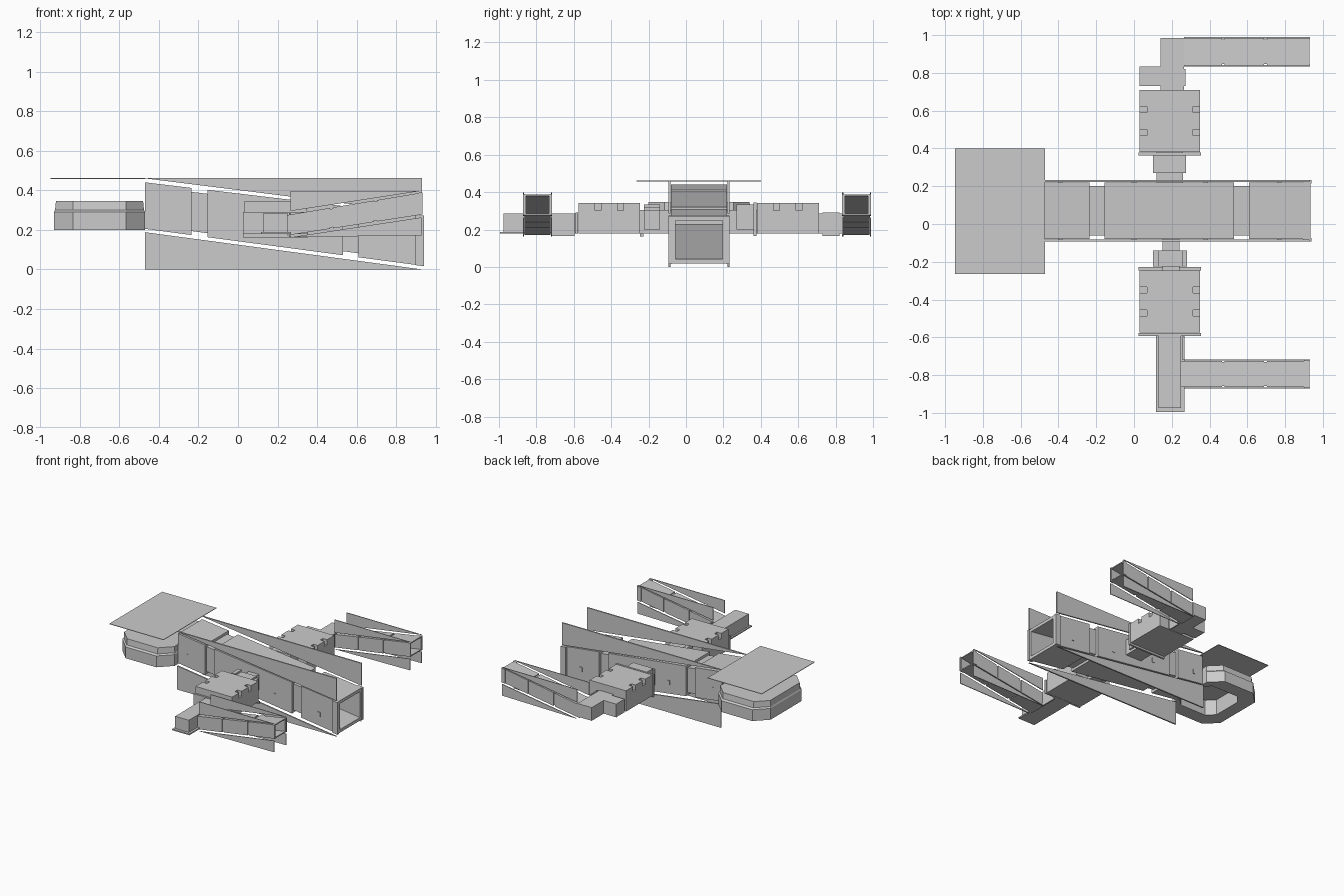
import bpy, bmesh

CY = 0.07  # centre line of the hull


def loft(name, rings, loc=(0, 0, 0)):
    """Skin a list of equal-sized point rings and cap both ends."""
    bm = bmesh.new()
    vs = [[bm.verts.new(p) for p in r] for r in rings]
    n = len(vs[0])
    for a, b in zip(vs, vs[1:]):
        for i in range(n):
            j = (i + 1) % n
            bm.faces.new((a[i], a[j], b[j], b[i]))
    bm.faces.new(vs[0][::-1])
    bm.faces.new(vs[-1])
    bmesh.ops.recalc_face_normals(bm, faces=bm.faces)
    me = bpy.data.meshes.new(name)
    bm.to_mesh(me)
    bm.free()
    ob = bpy.data.objects.new(name, me)
    bpy.context.collection.objects.link(ob)
    return ob


def box(name, x0, x1, y0, y1, z0, z1):
    return loft(name, [[(x0, y0, z), (x1, y0, z), (x1, y1, z), (x0, y1, z)] for z in (z0, z1)])


def side_plate(name, pts, y0, y1):
    return loft(name, [[(x, y, z) for x, z in pts] for y in (y0, y1)])


def tube(name, stations, cy, hw, ends):
    """Slanted rectangular tube, stations are (x, inset)."""
    (xa, ba, ta), (xb, bb, tb) = ends
    rings = []
    for x, i in stations:
        f = (x - xa) / (xb - xa)
        b, t = ba + (bb - ba) * f + i, ta + (tb - ta) * f - i
        y0, y1 = cy - hw + i, cy + hw - i
        rings.append([(x, y0, b), (x, y1, b), (x, y1, t), (x, y0, t)])
    return loft(name, rings)


def grooved(x0, x1, grooves, depth, wall):
    st = [(x0, 0)]
    for a, b in grooves:
        st += [(a, 0), (a, depth), (b, depth), (b, 0)]
    return st + [(x1, 0), (x1, wall), (x0 + 0.02, wall)]


# main hull: slanted tube, open at the +x end
tube("main_hull", grooved(-0.47, 0.935, [(-0.235, -0.155), (0.53, 0.61)], 0.02, 0.024),
     CY, 0.15, ((-0.47, 0.205, 0.44), (0.935, 0.018, 0.272)))

for s in (-1, 1):
    ya, yb = CY + s * 0.152, CY + s * 0.163
    # triangular fins above and below the hull sides
    side_plate("upper_hull_fin", [(-0.485, 0.462), (0.93, 0.462), (0.93, 0.285)], ya, yb)
    side_plate("lower_hull_fin", [(-0.47, 0.0), (0.93, 0.0), (-0.47, 0.188)], ya, yb)
    # end frame posts and small side lugs
    side_plate("end_post", [(0.895, 0.022), (0.94, 0.016), (0.94, 0.272), (0.895, 0.276)],
               CY + s * 0.145, yb)
    for x, z in ((-0.39, 0.28), (0.0, 0.23), (0.38, 0.175), (0.77, 0.13)):
        box("side_lug", x - 0.012, x + 0.012, CY + s * 0.148, CY + s * 0.154, z - 0.018, z + 0.018)


# rounded nose: chamfered ring, hollow underneath
def octagon(x0, x1, hw, c, z):
    y0, y1 = CY - hw, CY + hw
    return [(x0 + c, y0, z), (x1 - c, y0, z), (x1, y0 + c, z), (x1, y1 - c, z),
            (x1 - c, y1, z), (x0 + c, y1, z), (x0, y1 - c, z), (x0, y0 + c, z)]


loft("nose_ring", [octagon(-0.83, -0.48, 0.18, 0.06, 0.325), octagon(-0.83, -0.48, 0.18, 0.06, 0.2),
                   octagon(-0.93, -0.47, 0.29, 0.095, 0.2), octagon(-0.93, -0.47, 0.29, 0.095, 0.29),
                   octagon(-0.925, -0.475, 0.275, 0.09, 0.30), octagon(-0.92, -0.48, 0.27, 0.085, 0.347)])

# flat roof plate over the nose
box("roof_plate", -0.947, -0.47, -0.265, 0.4, 0.458, 0.462)


# side pods: base box and a notched top slab
def pod(y0, y1, notches):
    box("pod_base", 0.03, 0.35, y0, y1, 0.178, 0.302)
    right, left = [], []
    for c in notches:
        a, b = c - 0.016, c + 0.016
        right += [(0.35, a), (0.312, a), (0.312, b), (0.35, b)]
        left += [(0.03, a), (0.068, a), (0.068, b), (0.03, b)]
    outline = [(0.03, y0), (0.35, y0)] + right + [(0.35, y1), (0.03, y1)] + left[::-1]
    loft("pod_top", [[(x, y, z) for x, y in outline] for z in (0.302, 0.343)])


pod(0.38, 0.71, (0.485, 0.605))
pod(-0.575, -0.245, (-0.47, -0.35))
box("pod_flange", 0.025, 0.355, 0.362, 0.378, 0.165, 0.345)
box("pod_flange", 0.025, 0.355, -0.592, -0.577, 0.178, 0.29)
box("pod_foot", 0.025, 0.355, -0.245, -0.228, 0.162, 0.18)

# necks joining pods to hull
box("neck", 0.12, 0.26, 0.22, 0.38, 0.18, 0.305)
box("neck_collar", 0.1, 0.275, 0.27, 0.362, 0.2, 0.335)
box("neck", 0.15, 0.24, -0.25, -0.08, 0.18, 0.305)
box("neck_collar", 0.1, 0.13, -0.225, -0.14, 0.2, 0.335)
box("neck_collar", 0.13, 0.26, -0.225, -0.14, 0.2, 0.32)
box("neck_collar", 0.26, 0.28, -0.225, -0.14, 0.2, 0.305)

# outer connectors
box("elbow_block", 0.03, 0.25, 0.73, 0.835, 0.18, 0.285)
box("elbow_bar", 0.14, 0.265, 0.705, 0.985, 0.18, 0.285)
box("elbow_tab", 0.263, 0.273, 0.73, 0.82, 0.165, 0.29)
box("elbow_bar", 0.13, 0.25, -0.975, -0.59, 0.18, 0.285)
box("elbow_plate", 0.117, 0.268, -0.995, -0.59, 0.178, 0.188)
box("elbow_tab", 0.258, 0.268, -0.72, -0.595, 0.165, 0.285)

# forward arms: rising open tubes with triangular fins
for cy in (0.912, -0.794):
    tube("arm_tube", grooved(0.25, 0.928, [(0.465, 0.48), (0.688, 0.703)], 0.006, 0.008),
         cy, 0.07, ((0.25, 0.172, 0.275), (0.928, 0.277, 0.388)))
    for s in (-1, 1):
        ya, yb = cy + s * 0.071, cy + s * 0.077
        side_plate("upper_arm_fin", [(0.265, 0.397), (0.928, 0.397), (0.265, 0.295)], ya, yb)
        side_plate("lower_arm_fin", [(0.27, 0.163), (0.928, 0.172), (0.928, 0.263)], ya, yb)
        side_plate("arm_end_post", [(0.9, 0.273), (0.932, 0.277), (0.932, 0.39), (0.9, 0.385)],
                   cy + s * 0.066, yb)
